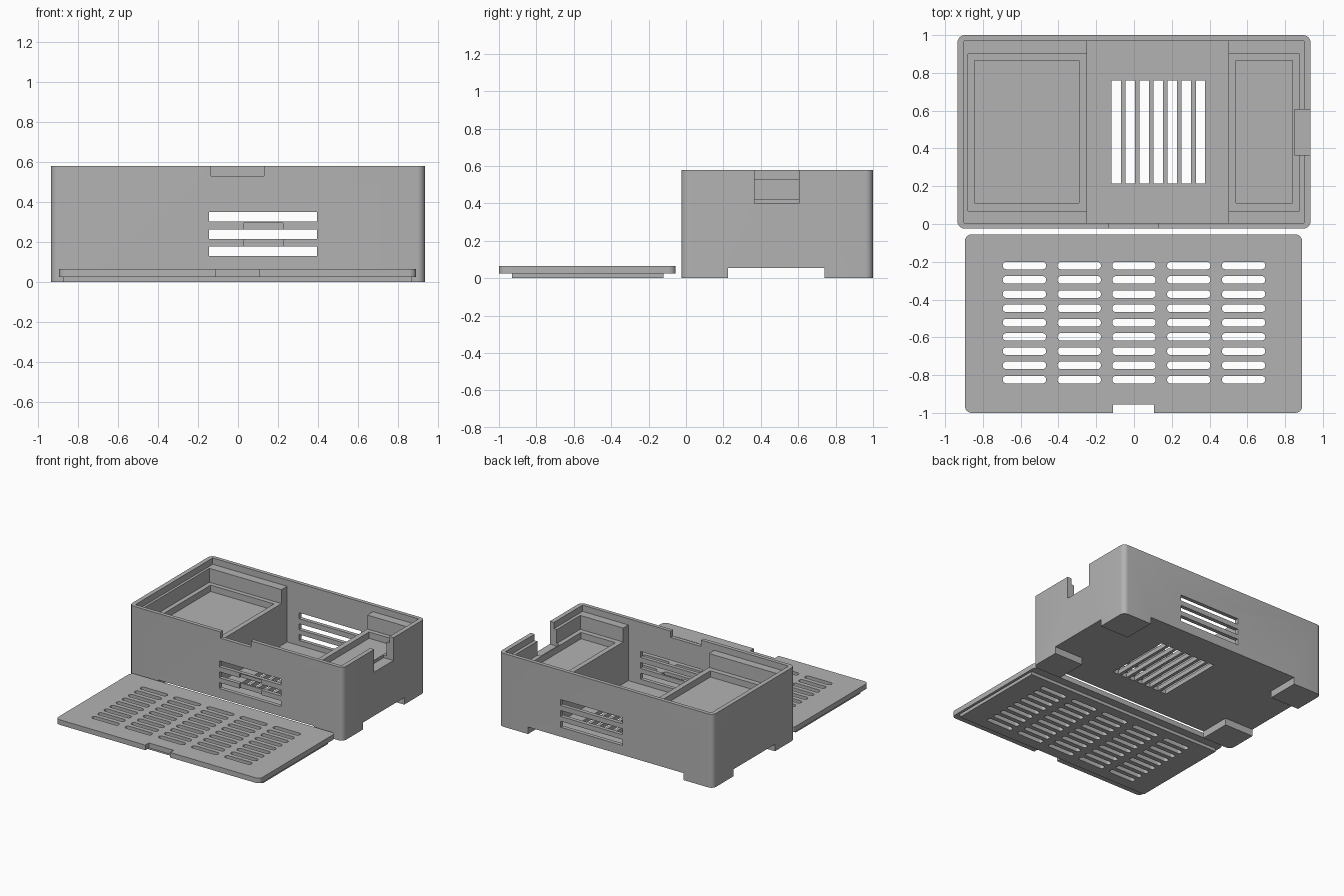
import bpy
import bmesh
import math
from mathutils import Matrix, Vector

cube = bpy.data.objects.get("Cube")
if cube:
    bpy.data.objects.remove(cube, do_unlink=True)

grey = bpy.data.materials.new("matte_grey")
grey.use_nodes = True
COLOUR = (0.45, 0.45, 0.45, 1)
grey.diffuse_color = COLOUR
grey.node_tree.nodes["Principled BSDF"].inputs["Base Color"].default_value = COLOUR


def add_box(bm, x, y, z, radius=0.0):
    """Add a box from three ranges, rounding its upright edges."""
    lo, hi = Vector((x[0], y[0], z[0])), Vector((x[1], y[1], z[1]))
    size = hi - lo
    mat = Matrix.Translation((lo + hi) / 2) @ Matrix.Diagonal((*size, 1))
    verts = bmesh.ops.create_cube(bm, size=1, matrix=mat)["verts"]
    if radius:
        edges = {e for v in verts for e in v.link_edges
                 if abs(e.verts[0].co.z - e.verts[1].co.z) > size.z / 2}
        bmesh.ops.bevel(bm, geom=list(edges), offset=radius, segments=6,
                        profile=0.5, affect='EDGES')


def make(name, boxes):
    bm = bmesh.new()
    for box in boxes:
        add_box(bm, *box)
    mesh = bpy.data.meshes.new(name)
    bm.to_mesh(mesh)
    bm.free()
    obj = bpy.data.objects.new(name, mesh)
    bpy.context.collection.objects.link(obj)
    mesh.materials.append(grey)
    return obj


def combine(obj, boxes, operation='DIFFERENCE'):
    """Cut away or join a group of separate boxes."""
    tool = make("cutter", boxes)
    tool.hide_render = True
    mod = obj.modifiers.new("cut", 'BOOLEAN')
    mod.operation = operation
    mod.solver = 'EXACT'
    mod.object = tool
    bpy.context.view_layer.update()
    graph = bpy.context.evaluated_depsgraph_get()
    result = bpy.data.meshes.new_from_object(obj.evaluated_get(graph))
    obj.modifiers.clear()
    obj.data = result
    bpy.data.objects.remove(tool, do_unlink=True)


def finish(obj):
    bpy.ops.object.select_all(action='DESELECT')
    obj.select_set(True)
    bpy.context.view_layer.objects.active = obj
    bpy.ops.object.shade_smooth_by_angle(angle=math.radians(30))


# Case shell with rounded corners
WIDE = (-1.2, 1.2)
INNER_Y = (0.005, 0.97)
TRAY_Y = (0.07, 0.9)
PAD_Y = (0.11, 0.865)
case = make("case", [((-0.935, 0.935), (-0.025, 1), (0, 0.58), 0.04)])

# Four feet, left by two crossing channels
combine(case, [((-0.68, 0.68), WIDE, (-0.1, 0.055))])
combine(case, [(WIDE, (0.225, 0.74), (-0.1, 0.055))])

# Lid seat, central bay, side trays and their sunken pads
combine(case, [((-0.9, 0.9), INNER_Y, (0.53, 0.7))])
combine(case, [((-0.25, 0.5), INNER_Y, (0.09, 0.56))])
combine(case, [((-0.88, -0.2), TRAY_Y, (0.42, 0.55)),
               ((0.45, 0.875), TRAY_Y, (0.42, 0.55))])
combine(case, [((-0.845, -0.29), PAD_Y, (0.37, 0.5)),
               ((0.54, 0.84), PAD_Y, (0.37, 0.5))])

# Vents through front and back walls, and through the floor
combine(case, [((-0.145, 0.395), WIDE, (z, z + 0.047)) for z in (0.13, 0.215, 0.302)])
combine(case, [((x, x + 0.05), (0.215, 0.76), (0, 0.2))
               for x in (-0.12 + 0.0745 * i for i in range(7))])

# Finger notch in front, cable notch at the side, shallow recess on the vent bars
combine(case, [((-0.135, 0.13), (-0.1, 0.02), (0.53, 0.7)),
               ((0.85, 1.1), (0.365, 0.605), (0.4, 0.7)),
               ((0.03, 0.225), (-0.1, -0.01), (0.17, 0.295))])
finish(case)

# Lid plate with its locating plug underneath
lid = make("lid", [((-0.895, 0.89), (-1, -0.055), (0.025, 0.065), 0.035)])
combine(lid, [((-0.875, 0.87), (-0.93, -0.12), (0, 0.04))], 'UNION')

# Grid of rounded vent slots and the front notch
slots = [((x - 0.115, x + 0.115), (y - 0.02, y + 0.02), (-0.1, 0.2), 0.0195)
         for x in (0.29 * i for i in range(-2, 3))
         for y in (-0.22 - 0.0755 * j for j in range(9))]
combine(lid, slots + [((-0.11, 0.107), (-1.1, -0.955), (-0.1, 0.2))])
finish(lid)
